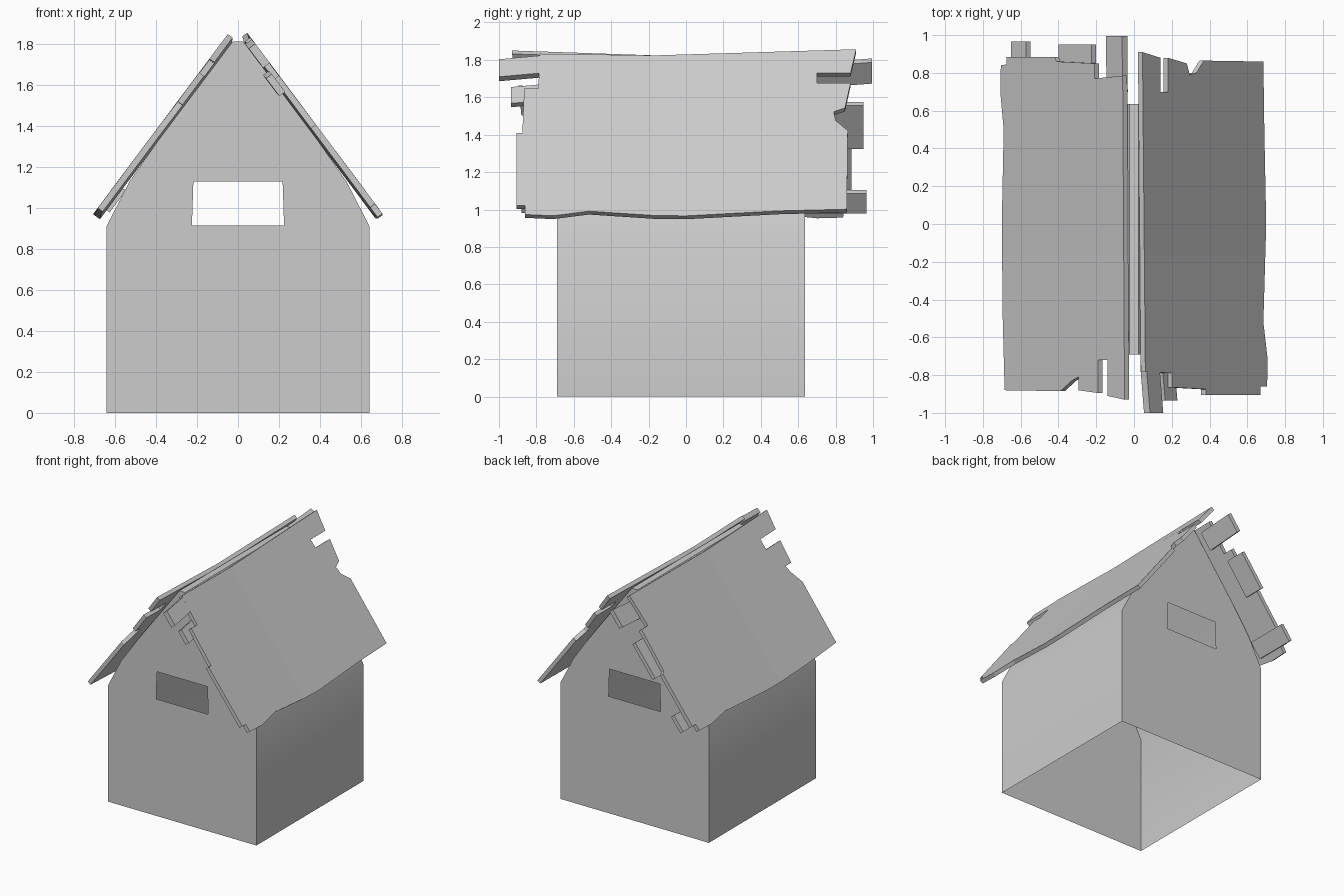
import bpy
import bmesh
import math

cube = bpy.data.objects.get("Cube")
if cube:
    bpy.data.objects.remove(cube, do_unlink=True)

# One plain grey for everything
GREY = (0.604, 0.604, 0.604, 1.0)
grey = bpy.data.materials.new("plain_grey")
grey.use_nodes = True
grey.diffuse_color = GREY
for node in grey.node_tree.nodes:
    if node.type == 'BSDF_PRINCIPLED':
        node.inputs["Base Color"].default_value = GREY


def finish(bm, name):
    """Turn a bmesh into a named grey object."""
    bmesh.ops.recalc_face_normals(bm, faces=bm.faces)
    mesh = bpy.data.meshes.new(name)
    bm.to_mesh(mesh)
    bm.free()
    mesh.materials.append(grey)
    obj = bpy.data.objects.new(name, mesh)
    bpy.context.collection.objects.link(obj)
    return obj


def prism(bm, lower, upper):
    """Closed solid between two matching rings of points."""
    a = [bm.verts.new(p) for p in lower]
    b = [bm.verts.new(p) for p in upper]
    bm.faces.new(a)
    bm.faces.new(b)
    for i in range(len(a)):
        j = (i + 1) % len(a)
        bm.faces.new((a[i], a[j], b[j], b[i]))


# House body: thin open-bottomed shell with a window hole in each gable
FRONT, BACK = -0.69, 0.635
eave = [(0.643, 0), (0.643, 0.91), (0.53, 1.13), (0.39, 1.33), (0.025, 1.815), (0, 1.815)]
window = [(0, 1.13), (0.218, 1.13), (0.225, 0.915), (0, 0.915), (0, 0)]
bm = bmesh.new()
for side in (-1, 1):
    for y in (FRONT, BACK):
        bm.faces.new([bm.verts.new((side * x, y, z)) for x, z in eave + window])
    for (x0, z0), (x1, z1) in zip(eave, eave[1:]):
        corners = ((x0, FRONT, z0), (x1, FRONT, z1), (x1, BACK, z1), (x0, BACK, z0))
        bm.faces.new([bm.verts.new((side * x, y, z)) for x, y, z in corners])
bmesh.ops.remove_doubles(bm, verts=bm.verts, dist=0.0005)
body = finish(bm, "house_body")
bpy.ops.object.select_all(action='DESELECT')
body.select_set(True)
bpy.context.view_layer.objects.active = body
bpy.ops.object.shade_smooth_by_angle(angle=math.radians(40))

# Roof slope: x outward, y along the ridge, depth below the outer surface
THICK = 0.03


def on_slope(side, x, y, depth):
    sag = 0.02 * max(0.0, 1 - abs(y + 0.17) / 0.75)
    z = 1.85 - 1.336 * (x - 0.05) - sag
    return (side * (x - 0.8 * depth), y, z - 0.6 * depth)


def roof_panel(name, side, outline):
    bm = bmesh.new()
    prism(bm, [(x, y, 0) for x, y in outline], [(x, y, THICK) for x, y in outline])
    # Crease across the middle so the panel can sag
    bmesh.ops.bisect_plane(bm, geom=bm.verts[:] + bm.edges[:] + bm.faces[:],
                           plane_co=(0, -0.17, 0), plane_no=(0, 1, 0))
    for v in bm.verts:
        v.co = on_slope(side, *v.co)
    finish(bm, name)


def plank(name, side, xs, ys, depths, skew=0.0, dip=0.0):
    """Loose board; skew and dip shift its far end."""
    def ring(y, dx, dd):
        return [on_slope(side, x + dx, y, d + dd)
                for x, d in ((xs[0], depths[0]), (xs[1], depths[0]),
                             (xs[1], depths[1]), (xs[0], depths[1]))]
    bm = bmesh.new()
    prism(bm, ring(ys[0], 0, 0), ring(ys[1], skew, dip))
    finish(bm, name)


# Splintered panels, outlined from the ridge around to the eave and back
roof_panel("left_roof_panel", 1, [
    (0.045, 0.91), (0.14, 0.88), (0.14, 0.70), (0.18, 0.70), (0.18, 0.88),
    (0.28, 0.85), (0.295, 0.79), (0.33, 0.80), (0.37, 0.865), (0.685, 0.86),
    (0.69, 0.5), (0.70, 0), (0.685, -0.52), (0.707, -0.71), (0.705, -0.86),
    (0.67, -0.86), (0.67, -0.905), (0.38, -0.905), (0.38, -0.875),
    (0.20, -0.865), (0.20, -0.79), (0.06, -0.78)])
roof_panel("right_roof_panel", -1, [
    (0.05, -0.93), (0.14, -0.91), (0.14, -0.72), (0.19, -0.72), (0.19, -0.895),
    (0.295, -0.88), (0.295, -0.81), (0.33, -0.83), (0.39, -0.885),
    (0.685, -0.88), (0.695, -0.5), (0.70, 0), (0.69, 0.5), (0.708, 0.7),
    (0.705, 0.84), (0.675, 0.845), (0.675, 0.885), (0.42, 0.885), (0.41, 0.86),
    (0.21, 0.85), (0.21, 0.77), (0.06, 0.785)])

# Loose boards poking out at the gables
plank("left_front_ridge_plank", 1, (0.065, 0.135), (-0.75, -1.0), (0.0, 0.04), 0.02)
plank("left_front_splinter", 1, (0.17, 0.235), (-0.76, -0.935), (0.025, 0.06), 0.015)
plank("right_back_ridge_plank", -1, (0.085, 0.17), (0.70, 0.995), (0.03, 0.065), -0.01, -0.015)
plank("right_back_middle_plank", -1, (0.245, 0.42), (0.79, 0.95), (0.025, 0.055))
plank("right_back_eave_plank", -1, (0.595, 0.675), (0.64, 0.965), (0.03, 0.06))
